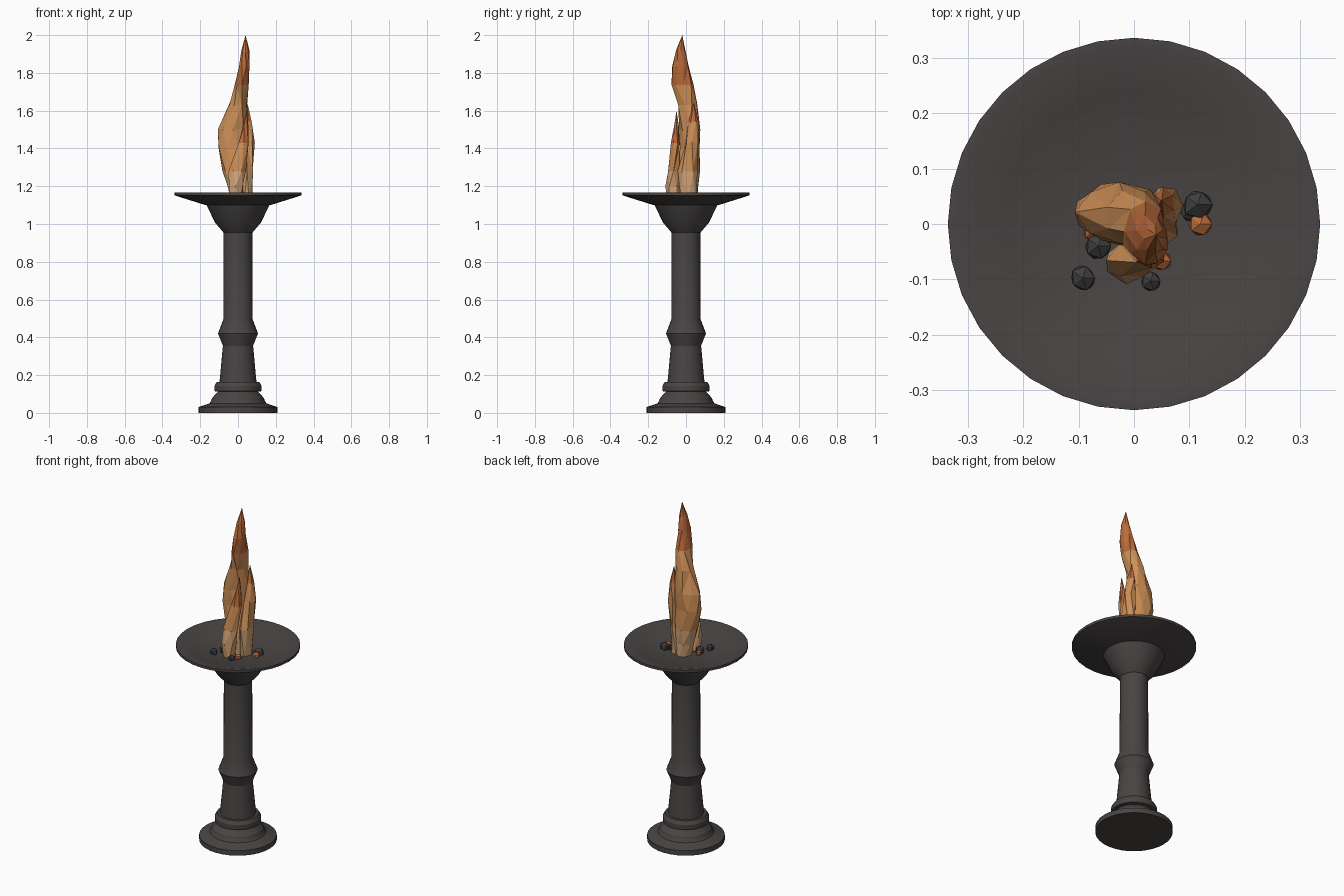
import bpy, bmesh, math, random
from mathutils import Vector

random.seed(4)
cube = bpy.data.objects.get("Cube")
if cube:
    bpy.data.objects.remove(cube, do_unlink=True)


def material(name, rgb):
    m = bpy.data.materials.new(name)
    m.use_nodes = True
    m.diffuse_color = (*rgb, 1)
    m.node_tree.nodes["Principled BSDF"].inputs["Base Color"].default_value = (*rgb, 1)
    return m


iron = material("dark_iron", (0.065, 0.058, 0.056))
coal_black = material("coal_black", (0.05, 0.05, 0.052))
pale = material("pale_flame", (0.66, 0.37, 0.18))
amber = material("amber_flame", (0.62, 0.28, 0.095))
orange = material("deep_orange_flame", (0.5, 0.145, 0.043))


def finish(name, bm, mats):
    bmesh.ops.recalc_face_normals(bm, faces=bm.faces)
    me = bpy.data.meshes.new(name)
    bm.to_mesh(me)
    bm.free()
    for m in mats:
        me.materials.append(m)
    ob = bpy.data.objects.new(name, me)
    bpy.context.collection.objects.link(ob)
    return ob


def loft(bm, rings, bottom=None, top=None):
    """Join rings of vertices; close the ends with a point where given."""
    n = len(rings[0])
    for a, b in zip(rings, rings[1:]):
        for i in range(n):
            j = (i + 1) % n
            bm.faces.new((a[i], a[j], b[j], b[i]))
    for ring, tip in ((rings[0], bottom), (rings[-1], top)):
        if tip:
            v = bm.verts.new(tip)
            for i in range(n):
                bm.faces.new((ring[i], ring[(i + 1) % n], v))


def lathe(name, profile, bottom, top, sides=32):
    bm = bmesh.new()
    angles = [math.tau * i / sides for i in range(sides)]
    rings = [[bm.verts.new((r * math.cos(a), r * math.sin(a), z)) for a in angles]
             for r, z in profile]
    loft(bm, rings, (0, 0, bottom), (0, 0, top))
    ob = finish(name, bm, [iron])
    bpy.ops.object.select_all(action='DESELECT')
    bpy.context.view_layer.objects.active = ob
    ob.select_set(True)
    bpy.ops.object.shade_smooth_by_angle(angle=math.radians(25))


# Stand: stepped foot, knotted column, flared capital
lathe("base_foot", [(0.21, 0), (0.21, 0.03), (0.152, 0.05), (0.14, 0.068), (0.138, 0.078),
                    (0.106, 0.112), (0.125, 0.115), (0.125, 0.143), (0.113, 0.163)], 0, 0.163)
lathe("column", [(0.099, 0.15), (0.08, 0.355), (0.106, 0.42), (0.078, 0.495),
                 (0.077, 0.965)], 0.15, 0.965)
lathe("capital", [(0.077, 0.955), (0.122, 1.008), (0.166, 1.1)], 0.955, 1.1)

# Shallow dish with a thin rim
lathe("dish", [(0.172, 1.1), (0.337, 1.152), (0.337, 1.167), (0.32, 1.168),
               (0.24, 1.144), (0.15, 1.126), (0.07, 1.117)], 1.098, 1.115)


def flame(name, spans, tip, pale_z, orange_z, sides=8):
    """Faceted tongue from (z, x0, x1, y0, y1) spans, coloured by height."""
    bm = bmesh.new()
    rings = []
    for k, (z, x0, x1, y0, y1) in enumerate(spans):
        ring = []
        for i in range(sides):
            a = math.tau * (i + 0.5 * (k % 2)) / sides
            w = random.uniform(0.86, 1.04)
            ring.append(bm.verts.new(((x0 + x1) / 2 + (x1 - x0) / 2 * w * math.cos(a),
                                      (y0 + y1) / 2 + (y1 - y0) / 2 * w * math.sin(a), z)))
        rings.append(ring)
    z0, x0, x1, y0, y1 = spans[0]
    loft(bm, rings, ((x0 + x1) / 2, (y0 + y1) / 2, z0), tip)
    bmesh.ops.triangulate(bm, faces=bm.faces)
    for f in bm.faces:
        z = f.calc_center_median().z
        f.material_index = 0 if z < pale_z else 1 if z < orange_z else 2
    finish(name, bm, [pale, amber, orange])


# Flame: tall main tongue and two smaller ones
flame("main_flame", [(1.11, -0.045, 0.045, -0.03, 0.068), (1.19, -0.06, 0.05, -0.04, 0.07),
                     (1.28, -0.088, 0.05, -0.04, 0.074), (1.4, -0.11, 0.05, -0.04, 0.078),
                     (1.5, -0.105, 0.052, -0.035, 0.078), (1.63, -0.056, 0.055, -0.045, 0.066),
                     (1.735, -0.02, 0.062, -0.074, 0.046), (1.83, 0, 0.064, -0.078, 0.02),
                     (1.92, 0.018, 0.06, -0.055, 0)], (0.04, -0.02, 2.0), 1.28, 1.735)
flame("front_flame", [(1.11, -0.045, 0.025, -0.1, -0.03), (1.2, -0.057, 0.03, -0.108, -0.03),
                      (1.28, -0.05, 0.045, -0.102, -0.03), (1.43, 0, 0.062, -0.082, -0.03),
                      (1.52, 0.025, 0.057, -0.066, -0.036)], (0.046, -0.05, 1.6), 1.28, 1.43, 6)
flame("side_flame", [(1.11, 0.015, 0.075, -0.035, 0.06), (1.28, 0.015, 0.082, -0.05, 0.068),
                     (1.43, 0.025, 0.093, -0.005, 0.07), (1.54, 0.032, 0.075, 0.01, 0.068)],
      (0.05, 0.042, 1.64), 1.28, 1.54, 6)

# Coals and embers scattered round the flame: x, y, radius, material
lumps = [(0.115, 0.035, 0.03, coal_black), (0.1, 0.022, 0.018, coal_black),
         (0.12, 0, 0.023, orange), (0.03, -0.103, 0.02, coal_black),
         (-0.093, -0.098, 0.025, coal_black), (-0.065, -0.04, 0.027, coal_black),
         (0.05, -0.067, 0.02, orange), (-0.075, -0.015, 0.018, orange)]
for i, (x, y, r, mat) in enumerate(lumps):
    bm = bmesh.new()
    bmesh.ops.create_icosphere(bm, subdivisions=1, radius=r)
    for v in bm.verts:
        v.co = v.co * random.uniform(0.9, 1.05) + Vector((x, y, 1.118 + r * 0.55))
    kind = "ember" if mat == orange else "coal"
    finish(f"{kind}_{i + 1}", bm, [mat])
